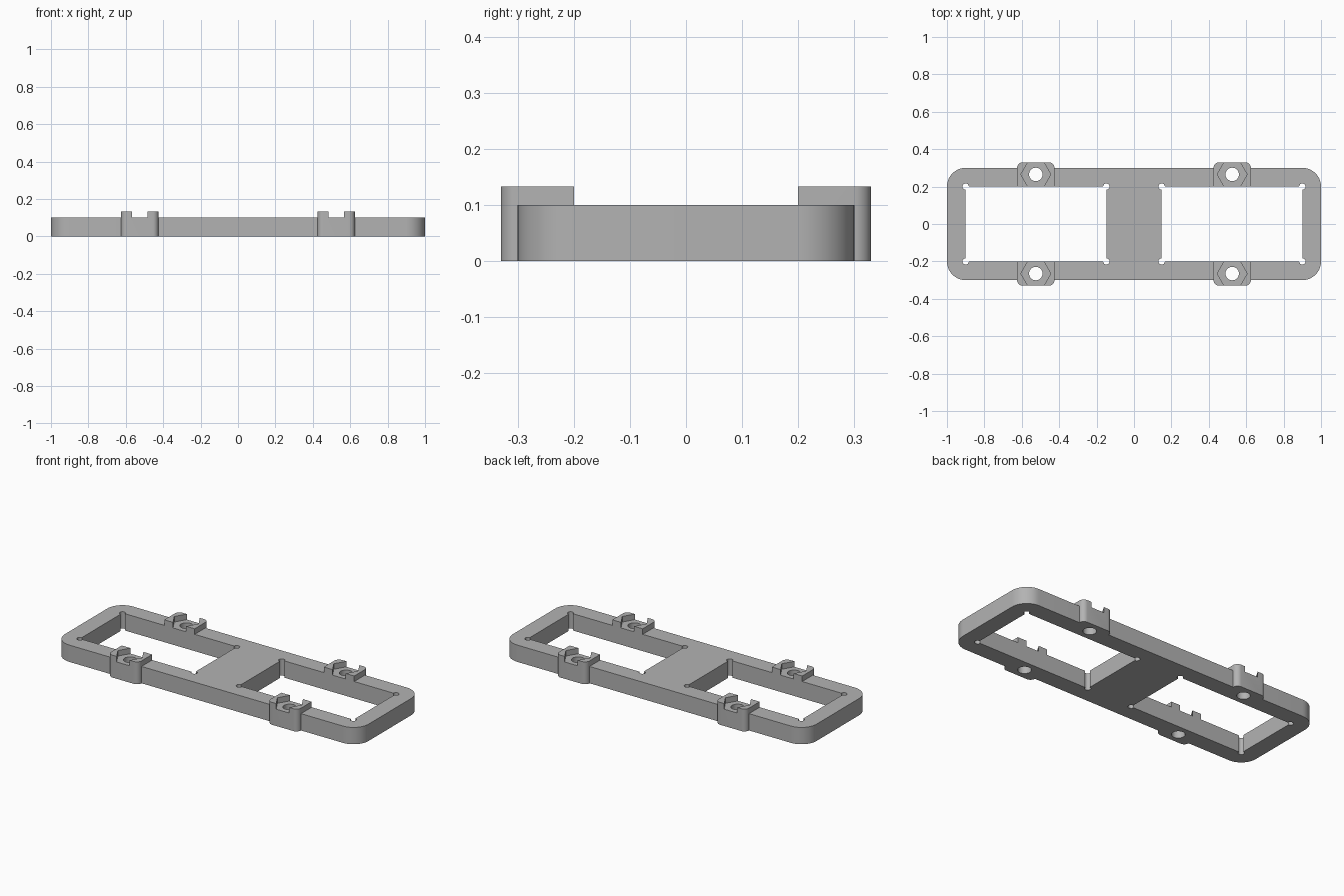
import bpy, bmesh, math
from mathutils import Vector

if "Cube" in bpy.data.objects:
    bpy.data.objects.remove(bpy.data.objects["Cube"], do_unlink=True)

THICK, BOSS_TOP = 0.1, 0.133
BOSS_X, BOSS_Y = 0.525, 0.265

grey = bpy.data.materials.new("plain grey")
grey.use_nodes = True
colour = (0.45, 0.45, 0.45, 1)
grey.diffuse_color = colour
grey.node_tree.nodes["Principled BSDF"].inputs["Base Color"].default_value = colour


def arc(cx, cy, r, start, sweep, steps):
    """Points along an arc, angles in degrees."""
    angles = [math.radians(start + sweep * i / steps) for i in range(steps + 1)]
    return [(cx + r * math.cos(a), cy + r * math.sin(a)) for a in angles]


def prism(name, outline, z0, z1):
    """Extrude a closed outline between two heights."""
    bm = bmesh.new()
    face = bm.faces.new([bm.verts.new((x, y, z0)) for x, y in outline])
    top = bmesh.ops.extrude_face_region(bm, geom=[face])["geom"]
    verts = [v for v in top if isinstance(v, bmesh.types.BMVert)]
    bmesh.ops.translate(bm, verts=verts, vec=Vector((0, 0, z1 - z0)))
    bmesh.ops.recalc_face_normals(bm, faces=bm.faces)
    mesh = bpy.data.meshes.new(name)
    bm.to_mesh(mesh)
    bm.free()
    mesh.materials.append(grey)
    obj = bpy.data.objects.new(name, mesh)
    bpy.context.collection.objects.link(obj)
    return obj


def combine(target, other, operation):
    """Apply a boolean and discard the helper."""
    mod = target.modifiers.new(operation.lower(), 'BOOLEAN')
    mod.object, mod.operation, mod.solver = other, operation, 'EXACT'
    bpy.context.view_layer.objects.active = target
    bpy.ops.object.modifier_apply(modifier=mod.name)
    bpy.data.objects.remove(other, do_unlink=True)


def rounded_rect(hx, hy, r):
    points = []
    for i, (sx, sy) in enumerate([(1, 1), (-1, 1), (-1, -1), (1, -1)]):
        points += arc(sx * (hx - r), sy * (hy - r), r, 90 * i, 90, 12)
    return points


def relieved_rect(x0, x1, hy, r):
    """Rectangle with a round relief centred on every corner."""
    points = []
    for i, (x, y) in enumerate([(x1, hy), (x0, hy), (x0, -hy), (x1, -hy)]):
        points += arc(x, y, r, 90 * i - 90, 270, 18)
    return points


def boss_outline(side):
    """Block with rounded outer corners, reaching into the window opening."""
    r, half, inner, outer = 0.03, 0.1, 0.19, 0.33
    points = [(-half, inner), (half, inner)]
    points += arc(half - r, outer - r, r, 0, 90, 8)
    points += arc(-half + r, outer - r, r, 90, 90, 8)
    return [(x, y * side) for x, y in points]


# Base plate with rounded corners
frame = prism("frame", rounded_rect(1, 0.3, 0.1), 0, THICK)
spots = [(sx * BOSS_X, side) for sx in (-1, 1) for side in (-1, 1)]

# Screw bosses on the long edges
for x, side in spots:
    outline = [(px + x, py) for px, py in boss_outline(side)]
    combine(frame, prism("boss", outline, 0, BOSS_TOP), 'UNION')

# Two window openings with corner reliefs
for x0, x1 in ((-0.9, -0.148), (0.148, 0.9)):
    combine(frame, prism("window_cutter", relieved_rect(x0, x1, 0.2, 0.017), -0.1, 0.3), 'DIFFERENCE')

# Hexagonal nut seats and screw holes
for x, side in spots:
    y = side * BOSS_Y
    combine(frame, prism("nut_cutter", arc(x, y, 0.08, 0, 360, 6)[:-1], THICK, 0.3), 'DIFFERENCE')
    combine(frame, prism("hole_cutter", arc(x, y, 0.036, 0, 360, 32)[:-1], -0.1, 0.3), 'DIFFERENCE')

bpy.ops.object.select_all(action='DESELECT')
frame.select_set(True)
bpy.context.view_layer.objects.active = frame
bpy.ops.object.shade_smooth_by_angle(angle=math.radians(30))
